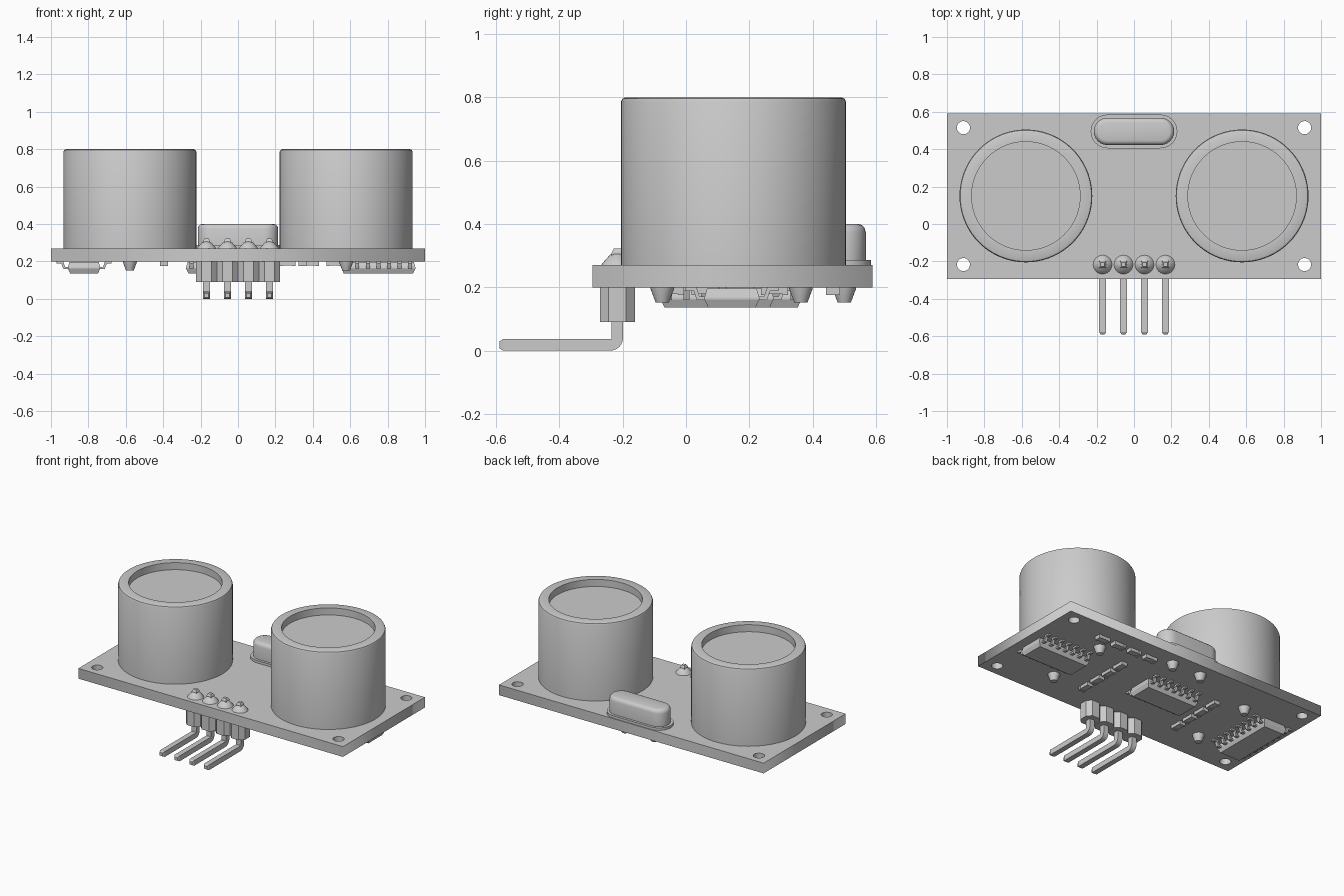
import bpy, bmesh, math

if "Cube" in bpy.data.objects:
    bpy.data.objects.remove(bpy.data.objects["Cube"])


# ---------- helpers ----------
def loft(bm, rings):
    """Skin a list of equal-length point rings and cap both ends."""
    vs = [[bm.verts.new(p) for p in r] for r in rings]
    n = len(vs[0])
    for a, b in zip(vs, vs[1:]):
        for i in range(n):
            j = (i + 1) % n
            bm.faces.new((a[i], a[j], b[j], b[i]))
    bm.faces.new(vs[0][::-1])
    bm.faces.new(vs[-1])


def finish(name, bm, smooth=False):
    bmesh.ops.recalc_face_normals(bm, faces=bm.faces)
    me = bpy.data.meshes.new(name)
    bm.to_mesh(me)
    bm.free()
    ob = bpy.data.objects.new(name, me)
    bpy.context.collection.objects.link(ob)
    if smooth:
        bpy.ops.object.select_all(action='DESELECT')
        ob.select_set(True)
        bpy.context.view_layer.objects.active = ob
        bpy.ops.object.shade_smooth_by_angle(angle=math.radians(35))
    return ob


def circle(x, y, z, r, n=32):
    return [(x + r * math.cos(2 * math.pi * i / n),
             y + r * math.sin(2 * math.pi * i / n), z) for i in range(n)]


def rect(x, y, z, hx, hy):
    return [(x - hx, y - hy, z), (x + hx, y - hy, z),
            (x + hx, y + hy, z), (x - hx, y + hy, z)]


def stadium(x, y, z, r, half, n=12):
    pts = []
    for side, start in ((1, -90), (-1, 90)):
        for i in range(n + 1):
            a = math.radians(start + 180 * i / n)
            pts.append((x + side * half + r * math.cos(a), y + r * math.sin(a), z))
    return pts


def cones(name, spots, profile):
    bm = bmesh.new()
    for x, y in spots:
        loft(bm, [circle(x, y, z, r, 24) for r, z in profile])
    finish(name, bm, True)


# ---------- circuit board with four mounting holes ----------
cu = bpy.data.curves.new("board_outline", 'CURVE')
cu.dimensions = '2D'
cu.fill_mode = 'BOTH'
cu.extrude = 0.035
loops = [rect(0, 0.1475, 0, 1.0, 0.4425)]
loops += [circle(x, y, 0, 0.035) for x in (-0.912, 0.912) for y in (-0.217, 0.515)]
for pts in loops:
    sp = cu.splines.new('POLY')
    sp.points.add(len(pts) - 1)
    for p, co in zip(sp.points, pts):
        p.co = (*co, 1)
    sp.use_cyclic_u = True
tmp = bpy.data.objects.new("outline", cu)
bpy.context.collection.objects.link(tmp)
dg = bpy.context.evaluated_depsgraph_get()
board = bpy.data.objects.new("circuit_board", bpy.data.meshes.new_from_object(tmp.evaluated_get(dg)))
board.location.z = 0.235
bpy.context.collection.objects.link(board)
bpy.data.objects.remove(tmp)

# ---------- transducer cans with recessed tops ----------
CAN = [(0.355, 0.268), (0.355, 0.787), (0.351, 0.796), (0.342, 0.8),
       (0.29, 0.8), (0.29, 0.752)]
for side, x in (("left", -0.578), ("right", 0.578)):
    bm = bmesh.new()
    loft(bm, [circle(x, 0.15, z, r, 72) for r, z in CAN])
    finish(side + "_transducer", bm, True)

# ---------- crystal can with flange ----------
bm = bmesh.new()
loft(bm, [stadium(0, 0.495, z, r, 0.142) for r, z in
          ((0.09, 0.268), (0.09, 0.287), (0.073, 0.287), (0.073, 0.375),
           (0.069, 0.388), (0.06, 0.397), (0.048, 0.4))])
finish("crystal_can", bm, True)

# ---------- header: octagonal blocks, bent pins, solder ----------
PIN_X = [-0.168, -0.056, 0.056, 0.168]
PY, H, C = -0.217, 0.0555, 0.028
bm = bmesh.new()
for x in PIN_X:
    octo = [(-H, -H + C), (-H + C, -H), (H - C, -H), (H, -H + C),
            (H, H - C), (H - C, H), (-H + C, H), (-H, H - C)]
    loft(bm, [[(x + a, PY + b, z) for a, b in octo] for z in (0.09, 0.201)])
finish("header_blocks", bm)

W = 0.018
bm = bmesh.new()
for x in PIN_X:
    def along_y(y, w):
        return [(x - w, y, W - w), (x + w, y, W - w), (x + w, y, W + w), (x - w, y, W + w)]
    rings = [along_y(-0.59, 0.011), along_y(-0.578, W), along_y(PY - 0.022, W)]
    for i in range(1, 6):          # rounded elbow
        a = math.radians(90 * i / 6)
        cy, cz = PY - 0.022, W + 0.022
        s, c = math.sin(a), math.cos(a)
        ro, ri = 0.04, 0.004
        rings.append([(x - W, cy + ro * s, cz - ro * c), (x + W, cy + ro * s, cz - ro * c),
                      (x + W, cy + ri * s, cz - ri * c), (x - W, cy + ri * s, cz - ri * c)])
    for z, w in ((W + 0.022, W), (0.31, W), (0.323, 0.011)):
        rings.append([(x - w, PY + w, z), (x + w, PY + w, z),
                      (x + w, PY - w, z), (x - w, PY - w, z)])
    loft(bm, rings)
finish("header_pins", bm)
cones("header_solder", [(x, PY) for x in PIN_X],
      [(0.051, 0.269), (0.047, 0.276), (0.022, 0.304), (0.016, 0.306)])

# ---------- solder cones under the transducers and crystal ----------
spots = [(sx * 0.578, y) for sx in (-1, 1) for y in (-0.075, 0.363)]
spots += [(-0.11, 0.5), (0.11, 0.5)]
cones("underside_solder", spots,
      [(0.038, 0.201), (0.036, 0.192), (0.021, 0.152)])

# ---------- underside chips with gull-wing legs ----------
LEG = [(0.147, 0.201), (0.147, 0.189), (0.121, 0.189), (0.111, 0.16),
       (0.075, 0.16), (0.075, 0.171), (0.102, 0.171), (0.112, 0.201)]


def chip(name, cx, cy, length, legs, turned):
    def place(u, v, z):
        return (cx - v, cy + u, z) if turned else (cx + u, cy + v, z)
    bm = bmesh.new()
    loft(bm, [[place(*p) for p in rect(0, 0, z, length / 2 - i, 0.0865 - i)]
              for z, i in ((0.196, 0.008), (0.168, 0), (0.162, 0), (0.136, 0.012))])
    for k in range(legs):
        u = (k - (legs - 1) / 2) * 0.0564
        for s in (-1, 1):
            loft(bm, [[place(u + d, s * v, z) for v, z in LEG] for d in (-0.01, 0.01)])
    finish(name, bm)


chip("right_chip", 0.751, 0.145, 0.395, 7, False)
chip("middle_chip", -0.08, 0.19, 0.395, 7, False)
chip("left_chip", -0.823, 0.1425, 0.445, 8, True)

# ---------- small surface-mount parts: body plus two end caps ----------
bm = bmesh.new()
small = [(0.265 + 0.125 * i, 0.465, False) for i in range(4)]
small += [(x, -0.05 + 0.11 * i, True) for x in (0.345, -0.395) for i in range(4)]
for x, y, turned in small:
    for off, hu, hv, low in ((0, 0.03, 0.02, 0.179), (-0.034, 0.009, 0.022, 0.176),
                             (0.034, 0.009, 0.022, 0.176)):
        dx, dy = (0, off) if turned else (off, 0)
        hx, hy = (hv, hu) if turned else (hu, hv)
        loft(bm, [rect(x + dx, y + dy, z, hx, hy) for z in (low, 0.201)])
finish("small_components", bm)
